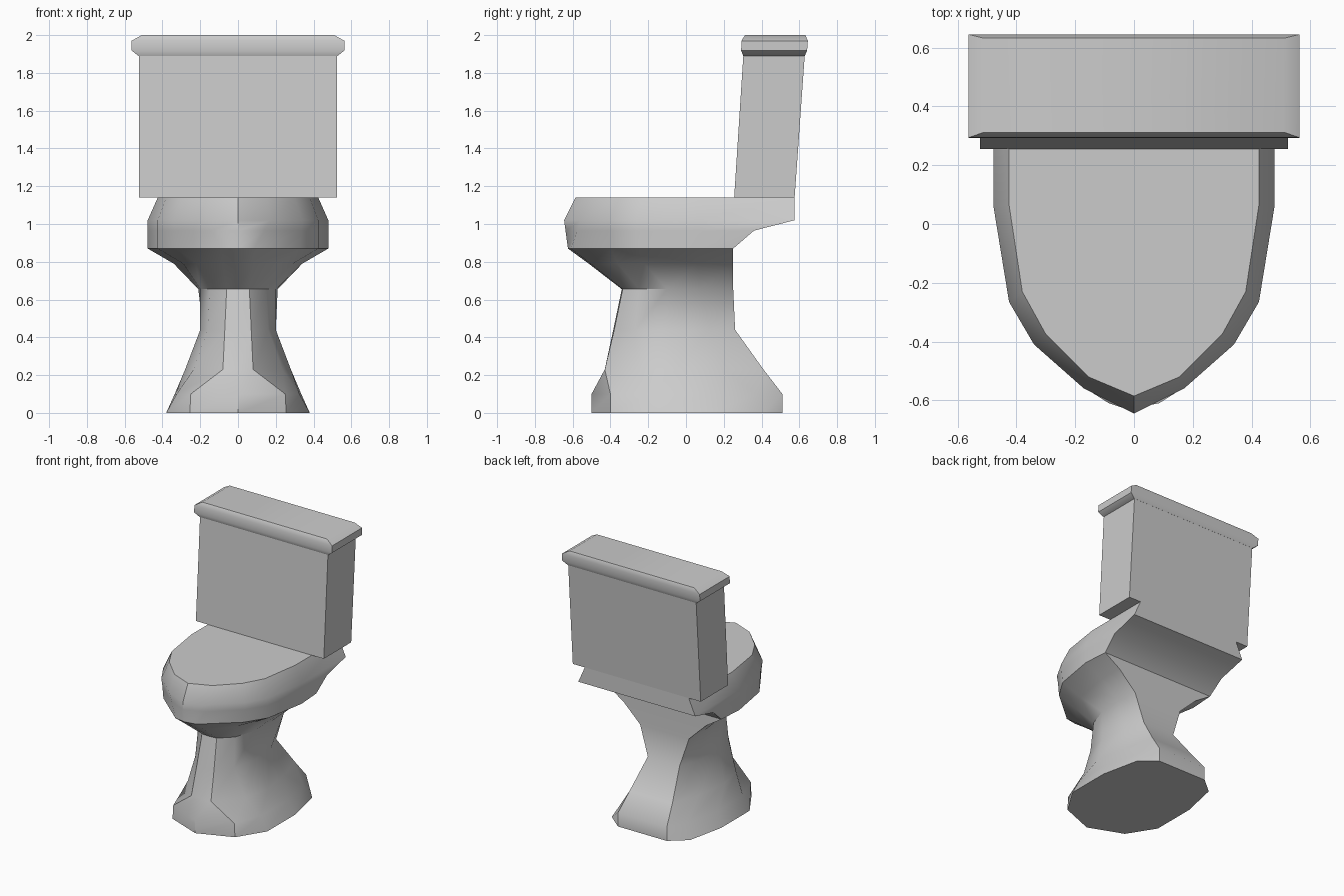
import bpy, bmesh
from math import radians

if "Cube" in bpy.data.objects:
    bpy.data.objects.remove(bpy.data.objects["Cube"])


def loft(name, sections, smooth_angle=None):
    """Skin stacked sections; each is (z, right-hand outline from front to back)."""
    bm = bmesh.new()
    rings = []
    for z, half in sections:
        left = [(-x, y) for x, y in reversed(half) if x > 0]
        rings.append([bm.verts.new((x, y, z)) for x, y in half + left])
    n = len(rings[0])
    for low, high in zip(rings, rings[1:]):
        for i in range(n):
            j = (i + 1) % n
            bm.faces.new((low[i], low[j], high[j], high[i]))
    bm.faces.new(rings[0][::-1])
    bm.faces.new(rings[-1])
    bmesh.ops.recalc_face_normals(bm, faces=bm.faces)
    mesh = bpy.data.meshes.new(name)
    bm.to_mesh(mesh)
    bm.free()
    obj = bpy.data.objects.new(name, mesh)
    bpy.context.collection.objects.link(obj)
    if smooth_angle:
        bpy.ops.object.select_all(action='DESELECT')
        obj.select_set(True)
        bpy.context.view_layer.objects.active = obj
        bpy.ops.object.shade_smooth_by_angle(angle=radians(smooth_angle))
    return obj


def box_sections(rows):
    """Rectangular sections from (z, half width, front y, back y)."""
    return [(z, [(w, front), (w, back)]) for z, w, front, back in rows]


# Pedestal: flared foot, narrow waist, up to the underside of the bowl
pedestal = [
    (0.00, [(0, -.50), (.255, -.40), (.38, -.20), (.38, .13), (.32, .41), (.20, .51)]),
    (0.10, [(0, -.50), (.25, -.40), (.325, -.20), (.335, .10), (.27, .37), (.20, .51)]),
    (0.23, [(0, -.43), (.08, -.43), (.235, -.25), (.28, -.05), (.24, .20), (.175, .41)]),
    (0.44, [(0, -.385), (.07, -.38), (.16, -.27), (.20, -.10), (.185, .12), (.13, .26)]),
    (0.655, [(0, -.34), (.06, -.335), (.15, -.25), (.20, -.10), (.21, .08), (.20, .25)]),
]
# Bowl: rounded front, with a shelf at the back for the tank
bowl = [
    (0.79, [(0, -.515), (.08, -.505), (.22, -.36), (.29, -.22), (.34, .06), (.34, .25)]),
    (0.87, [(0, -.625), (.085, -.61), (.33, -.40), (.425, -.25), (.478, .06), (.465, .25)]),
    (0.965, [(0, -.638), (.14, -.575), (.335, -.405), (.425, -.26), (.478, .06), (.475, .36)]),
    (1.02, [(0, -.645), (.17, -.56), (.34, -.41), (.425, -.265), (.478, .06), (.478, .575)]),
    (1.14, [(0, -.585), (.155, -.52), (.30, -.375), (.38, -.23), (.425, .065), (.425, .575)]),
]
loft("bowl_and_pedestal", pedestal + bowl, 40)

# Tank leaning slightly backwards
loft("tank", box_sections([(1.14, .523, .255, .575), (1.90, .523, .304, .629)]))

# Tank lid with bevelled rim
loft("tank_lid", box_sections([
    (1.89, .527, .303, .629),
    (1.918, .563, .292, .641),
    (1.97, .563, .294, .645),
    (2.00, .51, .312, .632),
]), 50)
